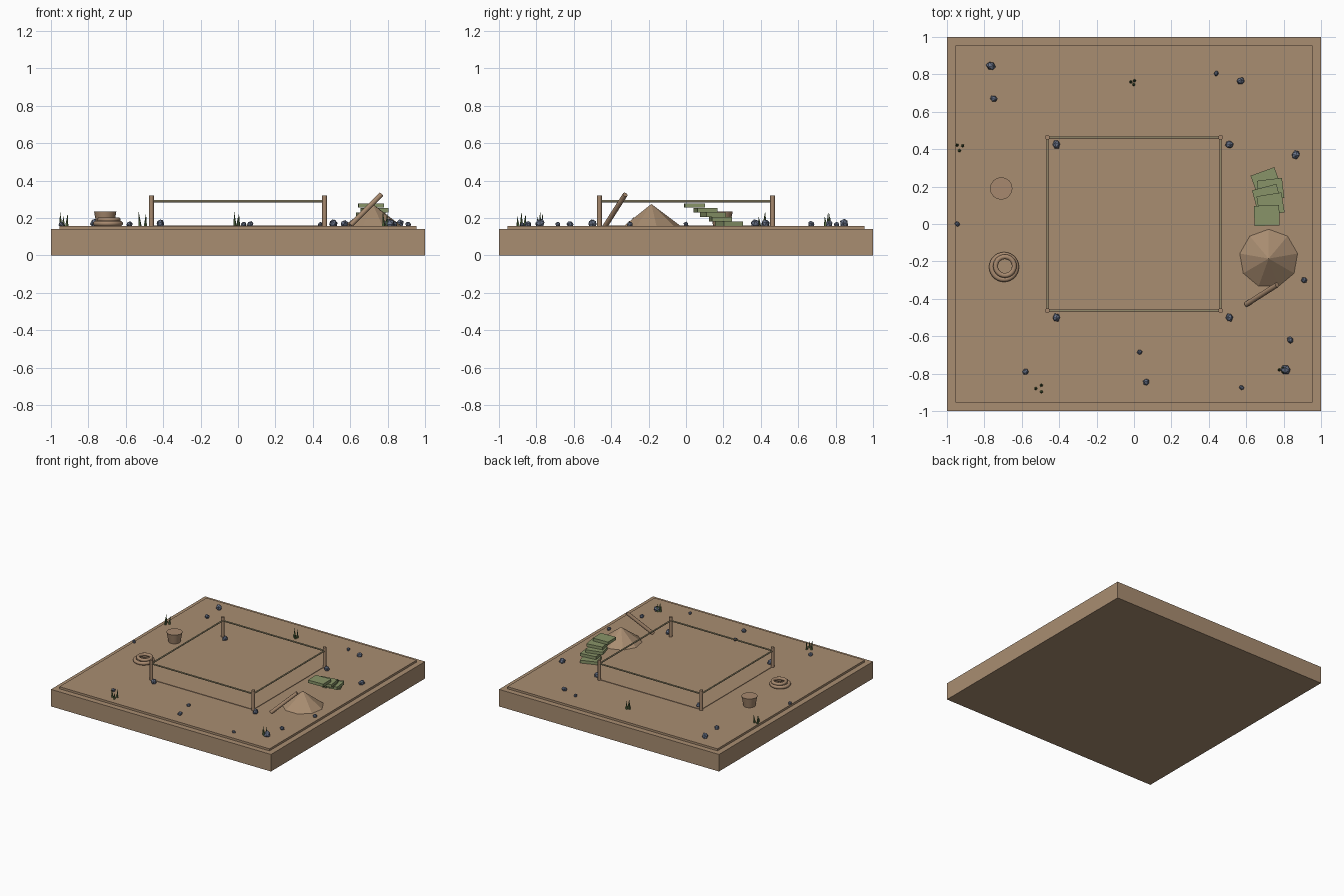
import bpy, math, random
from mathutils import Vector

random.seed(4)
if "Cube" in bpy.data.objects:
    bpy.data.objects.remove(bpy.data.objects["Cube"], do_unlink=True)

GROUND = 0.157


def material(name, r, g, b):
    # sRGB bytes to linear colour
    lin = [((c / 255 + 0.055) / 1.055) ** 2.4 for c in (r, g, b)] + [1]
    m = bpy.data.materials.new(name)
    m.use_nodes = True
    m.diffuse_color = lin
    m.node_tree.nodes["Principled BSDF"].inputs["Base Color"].default_value = lin
    return m


EARTH = material("earth", 169, 141, 113)
WOOD = material("wood", 167, 137, 110)
ROPE = material("rope", 146, 137, 107)
GREEN = material("green boards", 136, 148, 104)
STONE = material("stone", 106, 116, 137)
GRASS = material("grass", 86, 110, 66)


def finish(name, mat, smooth=False):
    o = bpy.context.object
    o.name = name
    o.data.materials.append(mat)
    if smooth:
        bpy.ops.object.shade_smooth_by_angle(angle=math.radians(50))
    return o


def box(name, mat, centre, size, turn=0):
    bpy.ops.mesh.primitive_cube_add(size=1, location=centre, rotation=(0, 0, turn))
    bpy.context.object.scale = size
    return finish(name, mat)


def rod(name, mat, a, b, r1, r2=None, sides=12, smooth=True):
    a, b = Vector(a), Vector(b)
    d = b - a
    bpy.ops.mesh.primitive_cone_add(
        vertices=sides, radius1=r1, radius2=r1 if r2 is None else r2, depth=d.length,
        location=(a + b) / 2, rotation=d.to_track_quat("Z", "Y").to_euler())
    return finish(name, mat, smooth)


# Ground block with a raised top layer and a marked-out plot
box("ground_block", EARTH, (0, 0, 0.07), (2, 2, 0.14))
box("ground_layer", EARTH, (0, 0, 0.148), (1.91, 1.91, 0.018))
box("plot", EARTH, (0, 0, 0.158), (0.926, 0.926, 0.006))

# Roped-off square: posts and ropes
H = 0.463
corners = [(-H, -H), (H, -H), (H, H), (-H, H)]
for i, (x, y) in enumerate(corners):
    rod("corner_post", WOOD, (x, y, 0.15), (x, y, 0.32), 0.013)
    nx, ny = corners[(i + 1) % 4]
    rod("rope", ROPE, (x, y, 0.29), (nx, ny, 0.29), 0.006)

# Soil pile and leaning pole
pile = rod("soil_pile", EARTH, (0.72, -0.185, GROUND), (0.72, -0.185, 0.275), 0.157, 0, 9, False)
pile.rotation_euler.z += math.pi
rod("leaning_pole", WOOD, (0.6, -0.43, 0.16), (0.765, -0.325, 0.325), 0.014)

# Stepped stack of boards
boards = [(0.705, 0.23, 20), (0.73, 0.185, 7), (0.71, 0.145, 15), (0.73, 0.105, 9), (0.71, 0.045, 2)]
for i, (x, y, turn) in enumerate(boards):
    box("stacked_board", GREEN, (x, y, 0.169 + i * 0.0245), (0.135, 0.108, 0.0235), math.radians(turn))

# Bucket
rod("bucket", WOOD, (-0.71, 0.19, GROUND), (-0.71, 0.19, 0.236), 0.045, 0.06, 16)

# Rope coil
for x, y, z, major, minor in [(-0.695, -0.23, 0.171, 0.066, 0.014), (-0.69, -0.225, 0.191, 0.05, 0.013)]:
    bpy.ops.mesh.primitive_torus_add(location=(x, y, z), major_radius=major, minor_radius=minor,
                                     major_segments=28, minor_segments=12)
    finish("rope_coil", WOOD, True)

# Scattered stones
stones = [(-0.765, 0.845, 0.027), (-0.75, 0.67, 0.02), (-0.945, 0, 0.016), (-0.415, 0.425, 0.024),
          (-0.415, -0.5, 0.024), (0.51, 0.425, 0.024), (0.51, -0.5, 0.024), (0.44, 0.805, 0.015),
          (0.57, 0.765, 0.022), (0.865, 0.37, 0.025), (0.91, -0.3, 0.017), (0.835, -0.62, 0.019),
          (0.81, -0.78, 0.028), (0.575, -0.875, 0.014), (0.065, -0.845, 0.019),
          (0.03, -0.685, 0.016), (-0.58, -0.79, 0.018)]
for x, y, r in stones:
    turn = [random.uniform(0, math.tau) for axis in range(3)]
    bpy.ops.mesh.primitive_ico_sphere_add(subdivisions=1, radius=r, location=(x, y, GROUND + r * 0.5),
                                          rotation=turn)
    bpy.context.object.scale = (1.05, 1, 0.85)
    finish("stone", STONE)

# Grass tufts: centre, spread and direction of the first blade
for x, y, spread, start in [(-0.932, 0.411, 0.018, 145), (-0.005, 0.757, 0.012, 170),
                            (-0.505, -0.88, 0.02, 180), (0.79, -0.78, 0.012, 180)]:
    for k, top in enumerate((0.235, 0.225, 0.21)):
        a = math.radians(start - 120 * k)
        c, s = math.cos(a) * spread, math.sin(a) * spread
        rod("grass_blade", GRASS, (x + c, y + s, GROUND),
            (x + c * 1.3, y + s * 1.3, top), 0.009, 0, 5)
